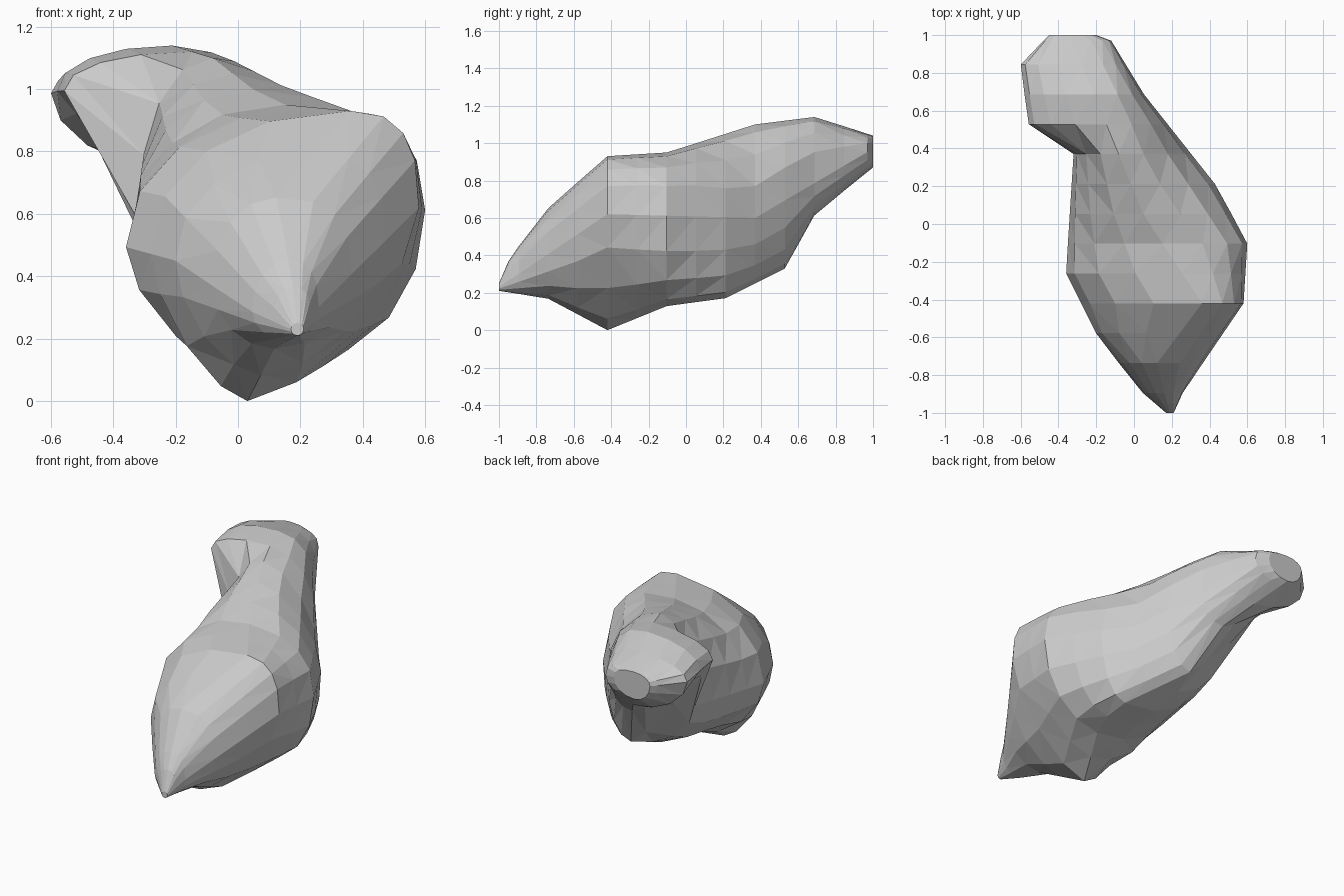
import bpy, bmesh
from math import sin, cos, pi, exp

if "Cube" in bpy.data.objects:
    bpy.data.objects.remove(bpy.data.objects["Cube"])

SIDES = 16

# Silhouette guide lines read along y: extents of the lump
LEFT = [(-1, .17), (-.88, .03), (-.58, -.2), (-.26, -.36), (.37, -.32), (.53, -.56), (.85, -.6), (1, -.45)]
RIGHT = [(-1, .21), (-.89, .26), (-.42, .58), (-.1, .6), (.21, .43), (.69, .05), (.97, -.12), (1, -.2)]
LOW = [(-1, .21), (-.74, .17), (-.42, 0), (-.1, .13), (.21, .17), (.53, .33), (.69, .62), (1, .87)]
HIGH = [(-1, .25), (-.94, .39), (-.73, .66), (-.42, .93), (-.1, .95), (.37, 1.1), (.69, 1.14), (1, 1.04)]
# Where on each section those extents lie
LEFT_Z = [(-1, .23), (-.58, .45), (.37, .58), (.53, 1), (1, .98)]
RIGHT_Z = [(-1, .23), (-.42, .62), (.37, .6), (1, .97)]
KEEL_X = [(-1, .19), (-.42, .03), (0, .25), (.21, .25), (1, -.34)]
CREST_X = [(-1, .19), (-.74, .12), (-.42, .36), (.05, .05), (1, -.34)]


def along(line, y):
    """Linear reading of a guide line at y."""
    for (y0, v0), (y1, v1) in zip(line, line[1:]):
        if y <= y1:
            return v0 + (v1 - v0) * (y - y0) / (y1 - y0)
    return line[-1][1]


def bump(y, centre, width):
    return exp(-((y - centre) / width) ** 2)


def section(y):
    """Closed outline made of four quarter arcs between the extents."""
    keel = 0.35 * bump(y, -0.42, 0.2)              # narrow pointed foot
    neck = bump(y, 0.6, 0.15)                      # undercut below the head
    power = {(1, 1): 0.75 + 0.4 * bump(y, 0.3, 0.25),
             (0, 1): 0.95,
             (0, 0): 1 + keel + neck,
             (1, 0): 0.95 + keel}
    for k in range(SIDES):
        a = 2 * pi * k / SIDES
        c, s = cos(a), sin(a)
        side, side_z = (RIGHT, RIGHT_Z) if c >= 0 else (LEFT, LEFT_Z)
        edge, edge_x = (HIGH, CREST_X) if s >= 0 else (LOW, KEEL_X)
        p = power[(c >= 0, s >= 0)]
        x0, z0 = along(edge_x, y), along(side_z, y)
        yield (x0 + (along(side, y) - x0) * abs(c) ** p, y,
               z0 + (along(edge, y) - z0) * abs(s) ** p)


# Faceted lump: loft through evenly spaced sections, closed at tip and head
stations = [-1, -0.95] + [-0.42 + 0.158 * k for k in range(-3, 9)] + [0.97, 1]
bm = bmesh.new()
rings = [[bm.verts.new(co) for co in section(y)] for y in stations]
for a, b in zip(rings, rings[1:]):
    for k in range(SIDES):
        n = (k + 1) % SIDES
        bm.faces.new((a[k], a[n], b[n], b[k]))
bm.faces.new(rings[0])
bm.faces.new(rings[-1])
bmesh.ops.triangulate(bm, faces=bm.faces[:])
bmesh.ops.recalc_face_normals(bm, faces=bm.faces[:])

mesh = bpy.data.meshes.new("faceted_lump")
bm.to_mesh(mesh)
bm.free()
lump = bpy.data.objects.new("faceted_lump", mesh)
bpy.context.collection.objects.link(lump)
